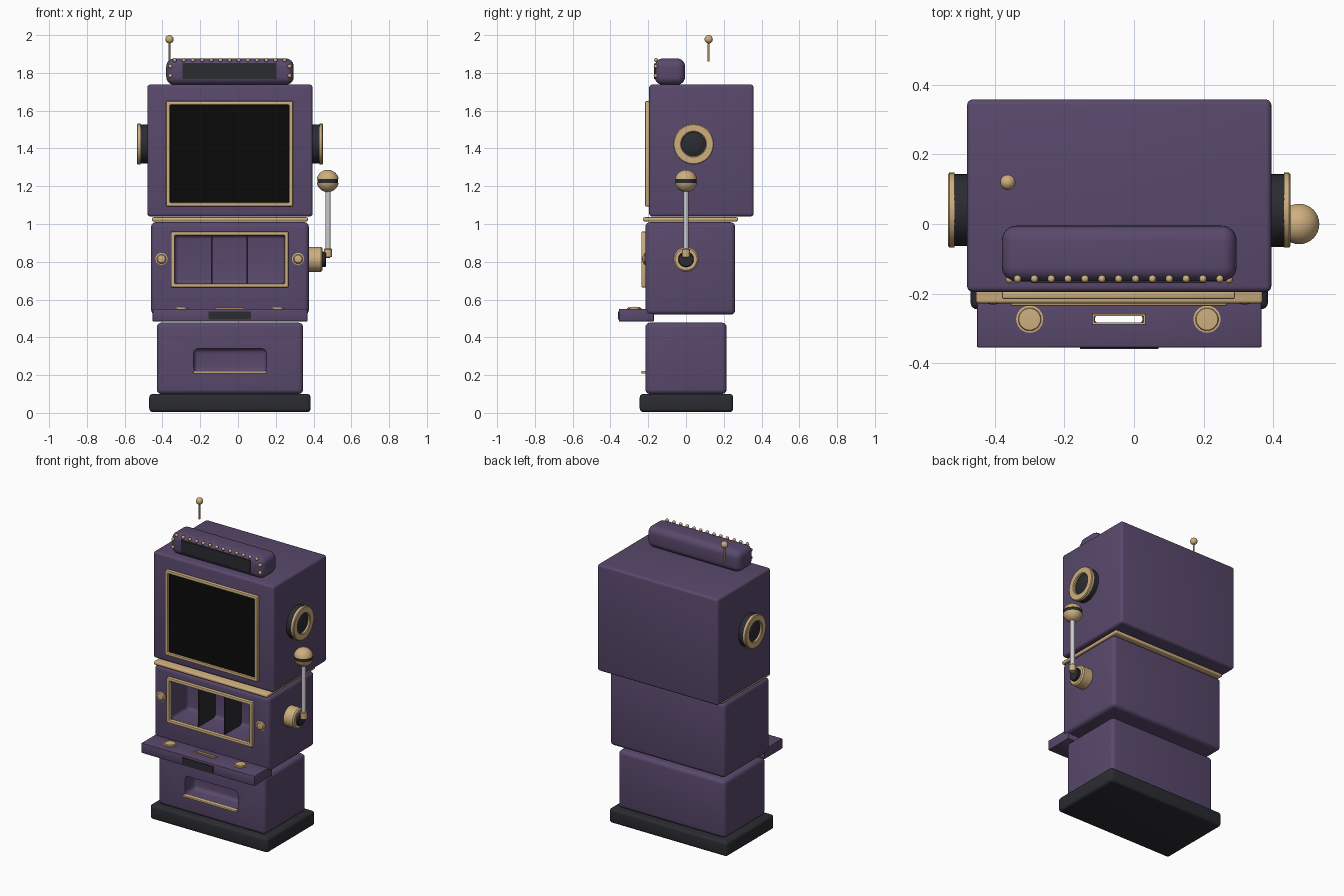
import bpy, bmesh, math
from mathutils import Vector, Matrix

cube = bpy.data.objects.get("Cube")
if cube:
    bpy.data.objects.remove(cube, do_unlink=True)


def material(name, r, g, b):
    m = bpy.data.materials.new(name)
    m.use_nodes = True
    m.diffuse_color = (r, g, b, 1)
    m.node_tree.nodes["Principled BSDF"].inputs["Base Color"].default_value = (r, g, b, 1)
    return m


PURPLE = material("purple", 0.10, 0.066, 0.15)
GOLD = material("gold", 0.62, 0.43, 0.21)
DARK = material("charcoal", 0.024, 0.025, 0.031)
BLACK = material("screen black", 0.003, 0.003, 0.003)
SILVER = material("silver", 0.60, 0.60, 0.63)


def finish(bm, name, mat):
    bmesh.ops.recalc_face_normals(bm, faces=bm.faces)
    me = bpy.data.meshes.new(name)
    bm.to_mesh(me)
    bm.free()
    me.materials.append(mat)
    ob = bpy.data.objects.new(name, me)
    bpy.context.collection.objects.link(ob)
    smooth(ob)
    return ob


def smooth(ob):
    bpy.ops.object.select_all(action='DESELECT')
    ob.select_set(True)
    bpy.context.view_layer.objects.active = ob
    bpy.ops.object.shade_smooth_by_angle(angle=math.radians(35))


def box(name, mat, x, y, z, bevel=0.0, segments=4):
    """Box from three (low, high) ranges, with rounded edges."""
    bm = bmesh.new()
    bmesh.ops.create_cube(bm, size=1)
    for v in bm.verts:
        v.co = [r[0] + (c + 0.5) * (r[1] - r[0]) for c, r in zip(v.co, (x, y, z))]
    if bevel:
        bmesh.ops.bevel(bm, geom=bm.edges[:], offset=bevel, segments=segments,
                        profile=0.5, affect='EDGES')
    return finish(bm, name, mat)


def lathe(name, mat, centre, axis, profile, steps=32, closed=False):
    """Turn (radius, height) points about an axis."""
    bm = bmesh.new()
    vs = [bm.verts.new((r, 0, h)) for r, h in profile]
    es = [bm.edges.new(p) for p in zip(vs, vs[1:])]
    if closed:
        es.append(bm.edges.new((vs[-1], vs[0])))
    bmesh.ops.spin(bm, geom=vs + es, cent=(0, 0, 0), axis=(0, 0, 1),
                   angle=math.tau, steps=steps)
    bmesh.ops.remove_doubles(bm, verts=bm.verts, dist=0.0002)
    turn = Vector((0, 0, 1)).rotation_difference(Vector(axis)).to_matrix().to_4x4()
    bm.transform(Matrix.Translation(centre) @ turn)
    return finish(bm, name, mat)


def cylinder(name, mat, centre, axis, r, h, bevel=0.004):
    return lathe(name, mat, centre, axis,
                 [(0, 0), (r, 0), (r, h - bevel), (r - bevel, h), (0, h)])


def ball(name, mat, centre, r, steps=20):
    n = steps // 2
    arc = [(r * math.sin(math.pi * i / n), -r * math.cos(math.pi * i / n)) for i in range(n + 1)]
    return lathe(name, mat, centre, (0, 0, 1), arc, steps)


def frame(name, mat, u, v, w, width, flat=False):
    """Rectangular ring: u is x, v is z (or y when flat), w is the thickness range."""
    bm = bmesh.new()
    corners = [(u[0], v[0]), (u[1], v[0]), (u[1], v[1]), (u[0], v[1])]
    middle = Vector(((u[0] + u[1]) / 2, (v[0] + v[1]) / 2))
    loops = []
    for inset, depth in ((0, w[1]), (0, w[0]), (width, w[0]), (width, w[1])):
        ring = []
        for a, b in corners:
            a += inset if a < middle.x else -inset
            b += inset if b < middle.y else -inset
            ring.append(bm.verts.new((a, b, depth) if flat else (a, depth, b)))
        loops.append(ring)
    for k in range(4):
        p, q = loops[k], loops[(k + 1) % 4]
        for i in range(4):
            j = (i + 1) % 4
            bm.faces.new((p[i], p[j], q[j], q[i]))
    bmesh.ops.bevel(bm, geom=bm.edges[:], offset=width * 0.25, segments=2,
                    profile=0.5, affect='EDGES')
    return finish(bm, name, mat)


def cut(target, x, y, z, bevel):
    """Hollow a rounded pocket out of a part."""
    tool = box("cutter", PURPLE, x, y, z, bevel)
    tool.hide_render = True
    mod = target.modifiers.new("pocket", 'BOOLEAN')
    mod.operation, mod.object, mod.solver = 'DIFFERENCE', tool, 'EXACT'
    bpy.ops.object.select_all(action='DESELECT')
    bpy.context.view_layer.objects.active = target
    target.select_set(True)
    bpy.ops.object.modifier_apply(modifier=mod.name)
    bpy.data.objects.remove(tool, do_unlink=True)
    smooth(target)


# Stacked cabinet
box("base", DARK, (-0.47, 0.385), (-0.245, 0.25), (0.005, 0.10), 0.018)
lower = box("lower_cabinet", PURPLE, (-0.43, 0.345), (-0.215, 0.215), (0.10, 0.478), 0.025)
middle = box("middle_cabinet", PURPLE, (-0.46, 0.375), (-0.215, 0.26), (0.52, 1.01), 0.025)
box("upper_cabinet", PURPLE, (-0.48, 0.395), (-0.195, 0.358), (1.04, 1.738), 0.016)
box("waist_trim", GOLD, (-0.455, 0.37), (-0.228, 0.275), (1.014, 1.036), 0.008, 3)

# Payout tray
cut(lower, (-0.235, 0.15), (-0.32, -0.11), (0.215, 0.34), 0.025)
box("tray_lip", GOLD, (-0.238, 0.152), (-0.237, -0.205), (0.208, 0.222), 0.005, 2)

# Reel window
cut(middle, (-0.335, 0.247), (-0.42, -0.04), (0.685, 0.94), 0.02)
frame("reel_frame", GOLD, (-0.355, 0.267), (0.664, 0.96), (-0.236, -0.208), 0.02)
for x in (-0.14, 0.05):
    box("reel_divider", DARK, (x - 0.004, x + 0.004), (-0.21, -0.04), (0.685, 0.94))
for x in (-0.405, 0.318):
    lathe("front_button", GOLD, (x, -0.213, 0.815), (0, -1, 0),
          [(0, 0), (0.032, 0), (0.032, 0.006), (0.025, 0.008), (0.02, 0.015), (0, 0.02)])

# Main screen
box("screen", BLACK, (-0.36, 0.272), (-0.203, -0.19), (1.11, 1.635))
frame("screen_frame", GOLD, (-0.38, 0.29), (1.093, 1.65), (-0.216, -0.19), 0.02)

# Control shelf
shelf = box("control_shelf", PURPLE, (-0.452, 0.367), (-0.355, -0.17), (0.484, 0.55), 0.004, 2)
cut(shelf, (-0.112, 0.024), (-0.284, -0.263), (0.40, 0.65), 0.008)
frame("coin_slot_frame", GOLD, (-0.12, 0.033), (-0.289, -0.259), (0.545, 0.557), 0.006, True)
box("shelf_plate", DARK, (-0.155, 0.07), (-0.36, -0.353), (0.494, 0.536))
for x in (-0.30, 0.21):
    lathe("shelf_button", GOLD, (x, -0.274, 0.548), (0, 0, 1),
          [(0, 0), (0.039, 0), (0.039, 0.006), (0.033, 0.007), (0.031, 0.012), (0, 0.014)])

# Topper with marquee bulbs
box("topper", PURPLE, (-0.38, 0.295), (-0.165, -0.005), (1.737, 1.876), 0.042, 6)
box("topper_panel", DARK, (-0.295, 0.205), (-0.17, -0.162), (1.768, 1.85))
bulbs = [(-0.335 + 0.0485 * i, -0.158, 1.868) for i in range(13)]
bulbs += [(x, -0.16, z) for x in (-0.358, 0.273) for z in (1.785, 1.835)]
for p in bulbs:
    ball("marquee_bulb", GOLD, p, 0.011, 12)

# Antenna
cylinder("antenna_rod", GOLD, (-0.363, 0.12, 1.86), (0, 0, 1), 0.005, 0.11, 0.001)
ball("antenna_tip", GOLD, (-0.363, 0.12, 1.978), 0.022)

# Side speakers
for side, x in ((-1, -0.475), (1, 0.39)):
    axis = (side, 0, 0)
    cylinder("speaker_drum", DARK, (x, 0.04, 1.423), axis, 0.104, 0.045)
    lathe("speaker_ring", GOLD, (x + side * 0.042, 0.04, 1.423), axis,
          [(0.064, 0), (0.108, 0), (0.108, 0.014), (0.103, 0.018), (0.069, 0.018), (0.064, 0.014)],
          40, True)
    lathe("speaker_cone", DARK, (x + side * 0.042, 0.04, 1.423), axis,
          [(0.066, 0), (0.05, 0.007), (0.025, 0.012), (0, 0.013)])

# Pull lever
cylinder("lever_hub", GOLD, (0.37, 0, 0.813), (1, 0, 0), 0.066, 0.078, 0.008)
cylinder("lever_cap", DARK, (0.445, 0, 0.813), (1, 0, 0), 0.041, 0.02)
cylinder("lever_pin", GOLD, (0.455, 0, 0.838), (1, 0, 0), 0.018, 0.036)
cylinder("lever_socket", GOLD, (0.477, 0, 0.825), (0, 0, 1), 0.021, 0.045)
cylinder("lever_rod", SILVER, (0.477, 0, 0.86), (0, 0, 1), 0.014, 0.33, 0.001)
arc = [(0.059 * math.cos(math.radians(a)), 0.059 * math.sin(math.radians(a)))
       for a in range(10, 91, 8)]
for name, axis in (("knob_top", (0, 0, 1)), ("knob_bottom", (0, 0, -1))):
    lathe(name, GOLD, (0.475, 0, 1.228), axis, [(0, arc[0][1])] + arc)
cylinder("knob_band", DARK, (0.475, 0, 1.217), (0, 0, 1), 0.055, 0.022, 0.001)
